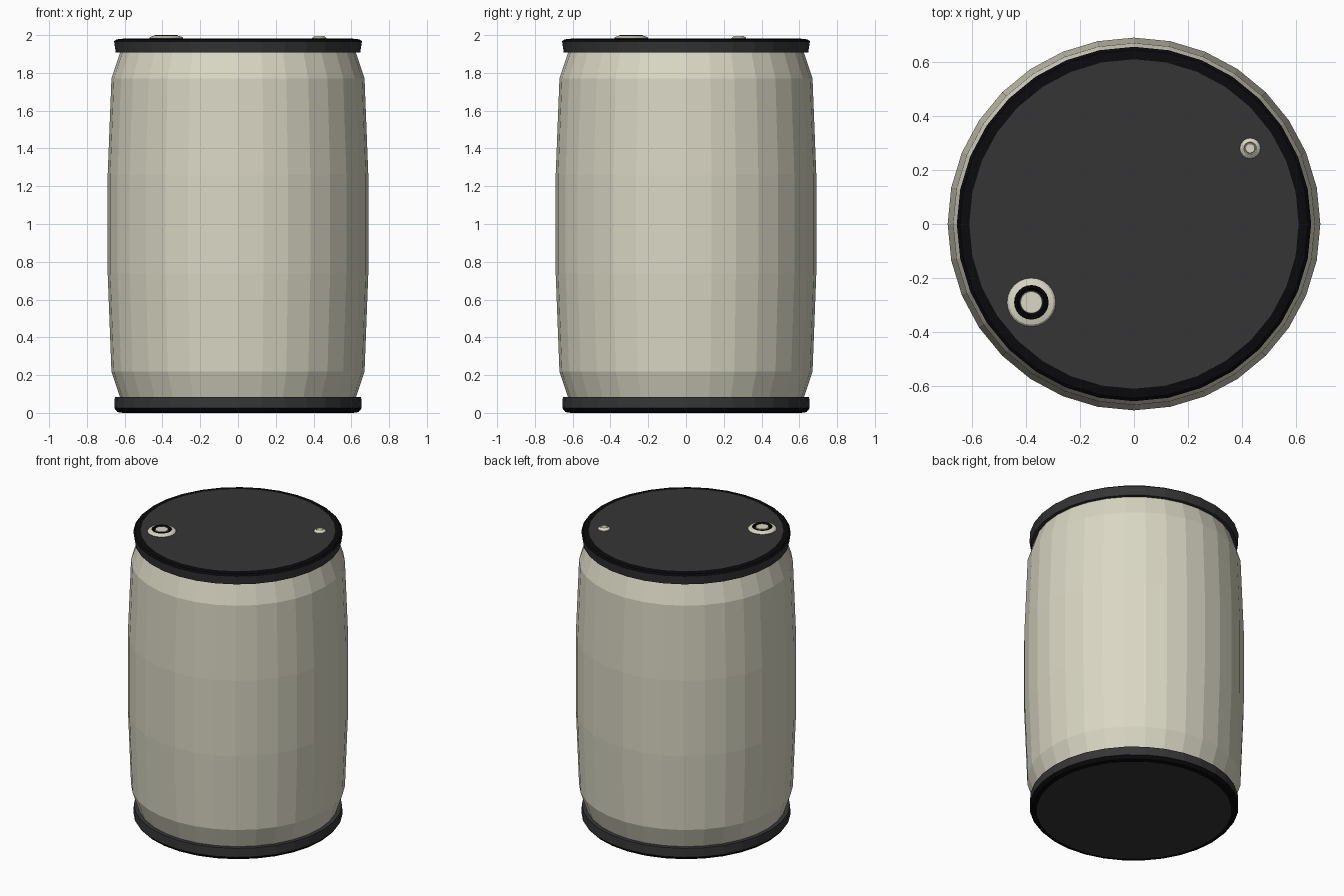
import bpy, bmesh, math

if "Cube" in bpy.data.objects:
    bpy.data.objects.remove(bpy.data.objects["Cube"])


def material(name, rgb):
    m = bpy.data.materials.new(name)
    m.diffuse_color = (*rgb, 1)
    m.use_nodes = True
    m.node_tree.nodes["Principled BSDF"].inputs["Base Color"].default_value = m.diffuse_color
    return m


CREAM = material("cream plastic", (0.70, 0.68, 0.55))
GREY = material("dark grey", (0.036, 0.036, 0.036))
BLACK = material("black", (0.003, 0.003, 0.004))


def lathe(name, profile, mats, bands, sides=32, centre=(0, 0), cap_bottom=None, cap_top=None):
    """Spin (radius, z) points around z; bands gives the material of each step."""
    bm = bmesh.new()
    rings = []
    for r, z in profile:
        rings.append([bm.verts.new((centre[0] + r * math.cos(2 * math.pi * i / sides),
                                    centre[1] + r * math.sin(2 * math.pi * i / sides), z))
                      for i in range(sides)])
    for lo, hi, mat in zip(rings, rings[1:], bands):
        for i in range(sides):
            j = (i + 1) % sides
            bm.faces.new((lo[i], lo[j], hi[j], hi[i])).material_index = mat
    if cap_bottom is not None:
        bm.faces.new(rings[0][::-1]).material_index = cap_bottom
    if cap_top is not None:
        bm.faces.new(rings[-1]).material_index = cap_top
    mesh = bpy.data.meshes.new(name)
    bm.to_mesh(mesh)
    bm.free()
    for m in mats:
        mesh.materials.append(m)
    ob = bpy.data.objects.new(name, mesh)
    bpy.context.collection.objects.link(ob)
    return ob


# bulging barrel body
lathe("barrel_body",
      [(0.62, 0.07), (0.67, 0.22), (0.69, 0.74), (0.69, 1.26), (0.67, 1.77), (0.62, 1.92)],
      [CREAM], [0] * 5)

# bottom rim with black chamfer and base disc
lathe("bottom_rim",
      [(0.61, 0.0), (0.638, 0.004), (0.655, 0.025), (0.652, 0.085), (0.61, 0.085)],
      [GREY, BLACK], [1, 1, 0, 0], cap_bottom=0)

# top rim with black chamfer and lid disc
lathe("top_rim_and_lid",
      [(0.61, 1.907), (0.647, 1.907), (0.656, 1.967), (0.645, 1.977), (0.61, 1.981)],
      [GREY, BLACK], [0, 0, 1, 1], cap_top=0)

# large bung: cream collar, black groove, cream plug
lathe("large_bung",
      [(0.085, 1.978), (0.09, 1.984), (0.083, 1.991), (0.064, 1.996), (0.06, 2.0),
       (0.054, 2.0), (0.048, 1.986), (0.042, 1.986), (0.04, 1.997)],
      [CREAM, BLACK], [0, 0, 0, 1, 1, 1, 1, 0], sides=24, centre=(-0.38, -0.29), cap_top=0)

# small vent bung
lathe("small_bung",
      [(0.038, 1.978), (0.038, 1.985), (0.03, 1.992), (0.024, 1.996), (0.02, 1.991), (0.017, 1.995)],
      [CREAM], [0] * 5, sides=16, centre=(0.43, 0.28), cap_top=0)
